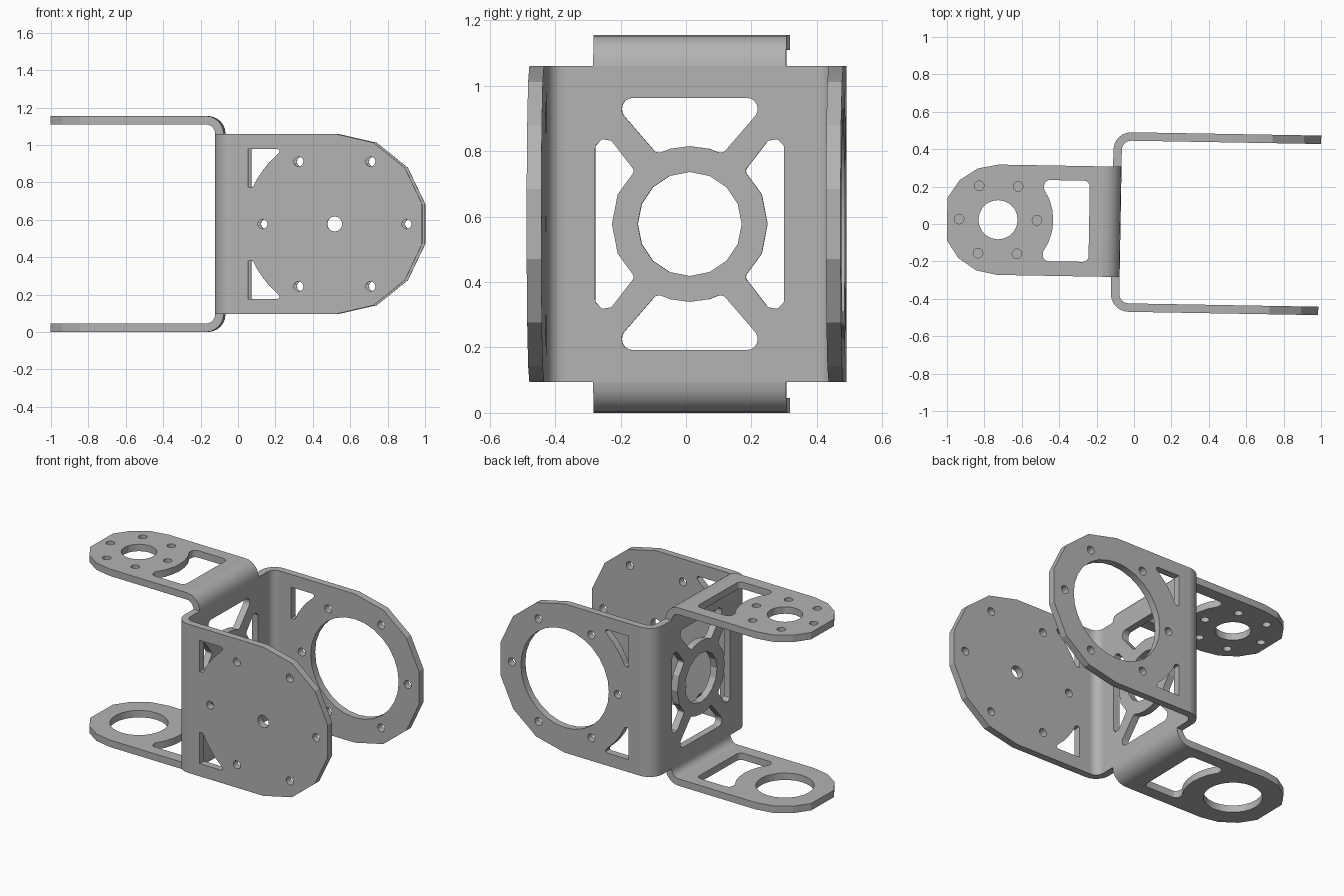
import bpy, bmesh, math
from mathutils import Matrix, Vector

if "Cube" in bpy.data.objects:
    bpy.data.objects.remove(bpy.data.objects["Cube"])

T, R = 0.045, 0.095            # sheet thickness, outer bend radius
H, CY, CZ = 1.155, 0.01, 0.5775  # total height, centre line, mid height
TILT = Matrix.Rotation(math.radians(-1), 4, 'Z')

steel = bpy.data.materials.new("grey_steel")
steel.diffuse_color = (0.45, 0.45, 0.45, 1)
steel.use_nodes = True
steel.node_tree.nodes["Principled BSDF"].inputs["Base Color"].default_value = steel.diffuse_color


def finish(name, bm):
    bmesh.ops.transform(bm, matrix=TILT, verts=bm.verts)
    me = bpy.data.meshes.new(name)
    bm.to_mesh(me)
    bm.free()
    me.materials.append(steel)
    ob = bpy.data.objects.new(name, me)
    bpy.context.collection.objects.link(ob)
    bpy.ops.object.select_all(action='DESELECT')
    ob.select_set(True)
    bpy.context.view_layer.objects.active = ob
    bpy.ops.object.shade_smooth_by_angle(angle=math.radians(18))


def circle(x, y, r, n):
    return [(x + r * math.cos(2 * math.pi * i / n), y + r * math.sin(2 * math.pi * i / n)) for i in range(n)]


def ring_holes(radius, r):
    return [circle(x, y, r, 12) for x, y in circle(0, 0, radius, 6)]


def rounded(pts, steps=4):
    """Round the corners of a polygon given as (x, y, radius)."""
    out = []
    for i, (x, y, r) in enumerate(pts):
        p = Vector((x, y))
        if r == 0:
            out.append((x, y))
            continue
        a = (Vector(pts[i - 1][:2]) - p).normalized()
        b = (Vector(pts[(i + 1) % len(pts)][:2]) - p).normalized()
        half = a.angle(b) / 2
        c = p + (a + b).normalized() * r / math.sin(half)
        s = p + a * r / math.tan(half) - c
        e = p + b * r / math.tan(half) - c
        for k in range(steps + 1):
            d = s.lerp(e, k / steps).normalized() * r
            out.append(tuple(c + d))
    return out


def mirrored(half, axis):
    """Close a half outline by mirroring it across an axis."""
    flip = [tuple(-v if i == axis else v for i, v in enumerate(p)) for p in reversed(half)]
    return half + [f for f in flip if f not in half]


def sheet(name, loops, matrix, joint):
    """Flat plate: first loop is the outline, the others are cut-outs."""
    cu = bpy.data.curves.new(name, 'CURVE')
    cu.dimensions, cu.fill_mode, cu.extrude = '2D', 'BOTH', T / 2
    for loop in loops:
        sp = cu.splines.new('POLY')
        sp.points.add(len(loop) - 1)
        for p, (x, y) in zip(sp.points, loop):
            p.co = (x, y, 0, 1)
        sp.use_cyclic_u = True
    tmp = bpy.data.objects.new(name + "_helper", cu)
    bpy.context.collection.objects.link(tmp)
    deps = bpy.context.evaluated_depsgraph_get()
    me = bpy.data.meshes.new_from_object(tmp.evaluated_get(deps))
    bpy.data.objects.remove(tmp)
    bm = bmesh.new()
    bm.from_mesh(me)
    bmesh.ops.remove_doubles(bm, verts=bm.verts, dist=1e-4)
    bmesh.ops.transform(bm, matrix=matrix, verts=bm.verts)
    bmesh.ops.recalc_face_normals(bm, faces=bm.faces)
    # open the edges that continue into a bend
    ends = [f for f in bm.faces if joint(f.calc_center_median())]
    bmesh.ops.delete(bm, geom=ends, context='FACES')
    finish(name, bm)


def bend(name, place, a0, a1, lo, hi, steps=6):
    """Quarter bend; place(c, s, l) maps arc offsets and length to space."""
    bm = bmesh.new()
    rows = []
    for i in range(steps + 1):
        a = math.radians(a0 + (a1 - a0) * i / steps)
        c, s = math.cos(a), math.sin(a)
        rows.append([bm.verts.new(place(r * c, r * s, l))
                     for r, l in ((R, lo), (R, hi), (R - T, hi), (R - T, lo))])
    for p, q in zip(rows, rows[1:]):
        for k in range(4):
            bm.faces.new((p[k], p[(k + 1) % 4], q[(k + 1) % 4], q[k]))
    bmesh.ops.recalc_face_normals(bm, faces=bm.faces)
    # the bend is open at both ends, so check the outer side faces outward
    bm.faces.ensure_lookup_table()
    f = bm.faces[0]
    if f.normal.dot(f.calc_center_median() - bm.faces[2].calc_center_median()) < 0:
        bmesh.ops.reverse_faces(bm, faces=bm.faces)
    finish(name, bm)


XO = -0.117                    # outer face of the centre plate
HALF, FW = 0.48, 0.295         # half size of plates, half width of flanges
BY, BX = HALF - R, XO + R      # side bend axis
FX = XO + T - R                # flange bend axis
Z1 = H - R - CZ                # half height of plates

# centre plate with ring and four windows
top = [(0.207, 0.385, 0.03), (0.207, 0.338, 0.03), (0.1, 0.214, 0.02), (0.06, 0.23, 0), (0, 0.238, 0)]
side = [(0.289, 0.319, 0.03), (0.168, 0.162, 0.015), (0.22, 0.091, 0), (0.238, 0, 0)]
top, side = rounded(mirrored(top, 0)), rounded(mirrored(side, 1))
outline = [(-BY, -Z1), (-FW, -Z1), (FW, -Z1), (BY, -Z1), (BY, Z1), (FW, Z1), (-FW, Z1), (-BY, Z1)]
windows = [top, [(x, -y) for x, y in top], side, [(-x, y) for x, y in side]]
to_centre = Matrix(((0, 0, 1, XO + T / 2), (1, 0, 0, CY), (0, 1, 0, CZ), (0, 0, 0, 1)))
sheet("centre_plate", [outline, circle(0, 0, 0.159, 16)] + windows, to_centre,
      lambda c: abs(abs(c.y - CY) - BY) < 1e-3 or (abs(abs(c.z - CZ) - Z1) < 1e-3 and abs(c.y - CY) < 0.1))

# front and back plates with rounded ends and corner windows
SX = 0.525
arc = [math.radians(-90 + 180 * i / 7) for i in range(8)]
outline = [(BX - SX, -Z1)] + [(HALF * math.cos(a), Z1 * math.sin(a)) for a in arc] + [(BX - SX, Z1)]
tri = [(-0.462, 0.4), (-0.305, 0.4), (-0.296, 0.394), (-0.296, 0.384), (-0.309, 0.368), (-0.35, 0.33),
       (-0.383, 0.289), (-0.412, 0.246), (-0.434, 0.202), (-0.444, 0.196), (-0.462, 0.198)]
cuts = ring_holes(0.385, 0.026) + [tri, [(x, -y) for x, y in tri]]
for name, sy, hole in (("front_plate", -1, circle(0, 0, 0.04, 16)), ("back_plate", 1, circle(0, 0, 0.32, 28))):
    place = Matrix.Translation((SX, CY + sy * (HALF - T / 2), CZ)) @ Matrix.Rotation(math.pi / 2, 4, 'X')
    sheet(name, [outline, hole] + cuts, place, lambda c: abs(c.x - BX) < 1e-3)
    bend(name + "_bend", lambda c, s, l, sy=sy: (BX + c, CY + sy * (BY + s), l), 180, 90, CZ - Z1, CZ + Z1)

# top and bottom flanges with one curved window each
HX = -0.727
arc = [math.radians(a) for a in (90, 112.5, 135, 157.5, 202.5, 225, 247.5, 270)]
outline = [(FX - HX, FW)] + [(FW * math.cos(a), FW * math.sin(a)) for a in arc] + [(FX - HX, -FW)]
win = [(0.487, 0.217, 0.03), (0.243, 0.217, 0.03), (0.243, 0.168, 0), (0.273, 0.113, 0), (0.29, 0.056, 0), (0.295, 0, 0)]
win = rounded(mirrored(win, 1))
for name, sz, holes in (("top_flange", 1, [circle(0, 0, 0.105, 20)] + ring_holes(0.208, 0.026)),
                        ("bottom_flange", -1, [circle(0, 0, 0.172, 24)])):
    place = Matrix.Translation((HX, CY, CZ + sz * (CZ - T / 2)))
    sheet(name, [outline, win] + holes, place, lambda c: abs(c.x - FX) < 1e-3)
    bend(name + "_bend", lambda c, s, l, sz=sz: (FX + c, l, CZ + sz * (Z1 + s)), 0, 90, CY - FW, CY + FW)
